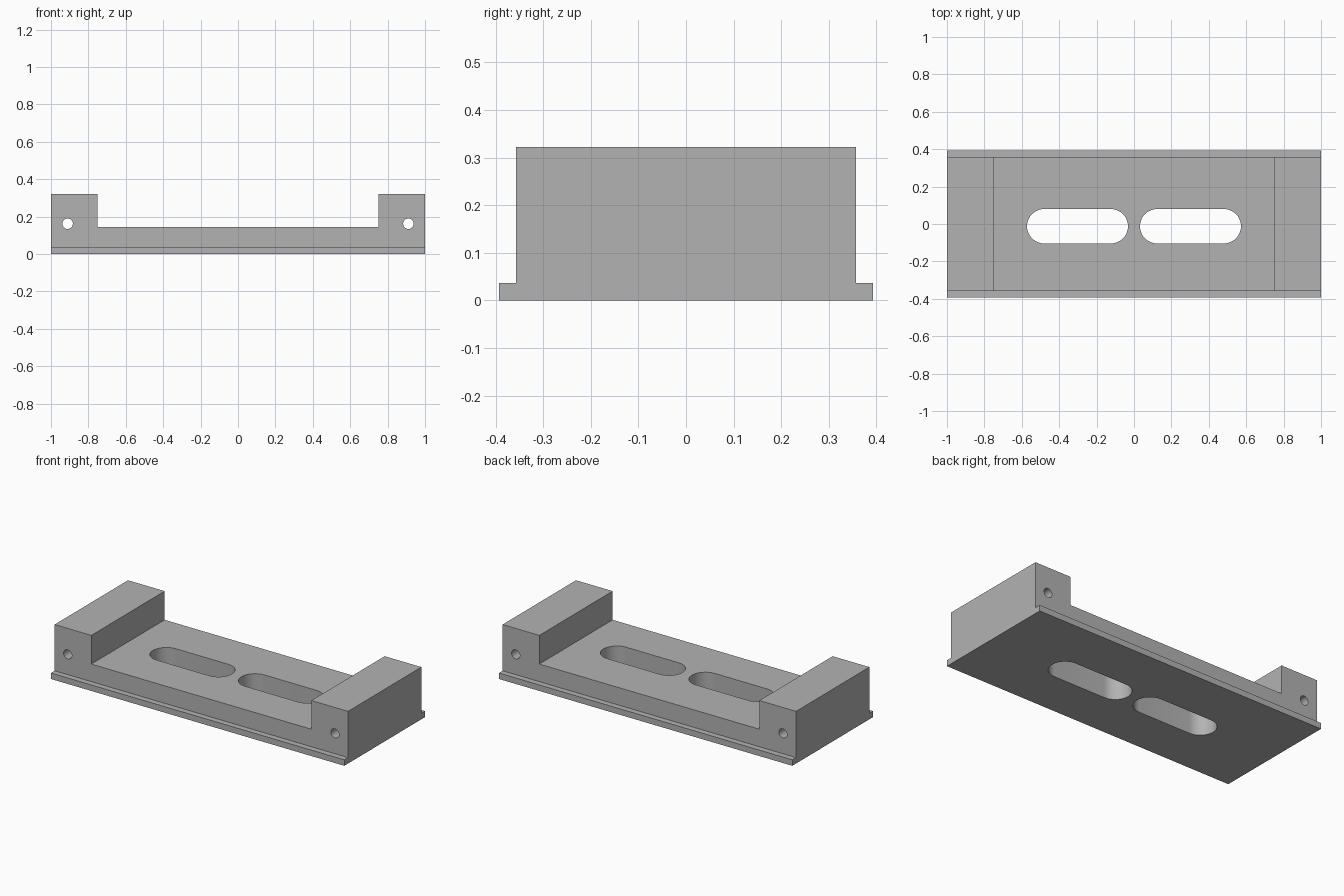
import bpy
import bmesh
import math
from mathutils import Vector

cube = bpy.data.objects.get("Cube")
if cube:
    bpy.data.objects.remove(cube, do_unlink=True)

grey = bpy.data.materials.new("plain grey")
grey.use_nodes = True
colour = (0.45, 0.45, 0.45, 1)
grey.diffuse_color = colour
grey.node_tree.nodes["Principled BSDF"].inputs["Base Color"].default_value = colour


def prism(name, outline, depth):
    """Extrude a closed outline of 3D points along a depth vector."""
    bm = bmesh.new()
    face = bm.faces.new([bm.verts.new(p) for p in outline])
    ext = bmesh.ops.extrude_face_region(bm, geom=[face])
    moved = [v for v in ext["geom"] if isinstance(v, bmesh.types.BMVert)]
    bmesh.ops.translate(bm, verts=moved, vec=Vector(depth))
    bmesh.ops.recalc_face_normals(bm, faces=bm.faces)
    mesh = bpy.data.meshes.new(name)
    bm.to_mesh(mesh)
    bm.free()
    mesh.materials.append(grey)
    obj = bpy.data.objects.new(name, mesh)
    bpy.context.collection.objects.link(obj)
    return obj


def arc(cx, cy, r, start, end, steps):
    angles = [start + (end - start) * i / steps for i in range(steps + 1)]
    return [(cx + r * math.cos(a), cy + r * math.sin(a)) for a in angles]


# Bracket body: block with a thin flange along the front and back
half, body_y, flange_y = 1.0, 0.357, 0.393
flange_z, floor_z, top_z = 0.037, 0.145, 0.322
side = [(flange_y, 0), (flange_y, flange_z), (body_y, flange_z), (body_y, top_z)]
section = side + [(-y, z) for y, z in reversed(side)]
bracket = prism("mounting_bracket", [(-half, y, z) for y, z in section], (2 * half, 0, 0))

# Wide channel that leaves a raised block at each end
wall_x = 0.75
channel = [(-wall_x, floor_z), (wall_x, floor_z), (wall_x, 0.5), (-wall_x, 0.5)]
cutters = [prism("channel_cutter", [(x, -0.5, z) for x, z in channel], (0, 1, 0))]

for label, s in (("left", 1), ("right", -1)):
    # Rounded slot through the floor
    r, cy = 0.092, -0.012
    slot = (arc(s * 0.302 + 0.178, cy, r, -math.pi / 2, math.pi / 2, 24)
            + arc(s * 0.302 - 0.178, cy, r, math.pi / 2, math.pi * 1.5, 24))
    cutters.append(prism(label + "_slot_cutter", [(x, y, -0.1) for x, y in slot], (0, 0, 0.5)))
    # Round bolt hole running front to back through the end block
    hole = arc(s * 0.911, 0.162, 0.028, 0, math.tau, 32)[:-1]
    cutters.append(prism(label + "_hole_cutter", [(x, -0.5, z) for x, z in hole], (0, 1, 0)))

bpy.ops.object.select_all(action="DESELECT")
bracket.select_set(True)
bpy.context.view_layer.objects.active = bracket
for cutter in cutters:
    cutter.hide_render = True
    mod = bracket.modifiers.new(cutter.name, "BOOLEAN")
    mod.operation = "DIFFERENCE"
    mod.solver = "EXACT"
    mod.object = cutter
    bpy.ops.object.modifier_apply(modifier=mod.name)
    bpy.data.objects.remove(cutter, do_unlink=True)

bpy.ops.object.shade_smooth_by_angle(angle=math.radians(30))
